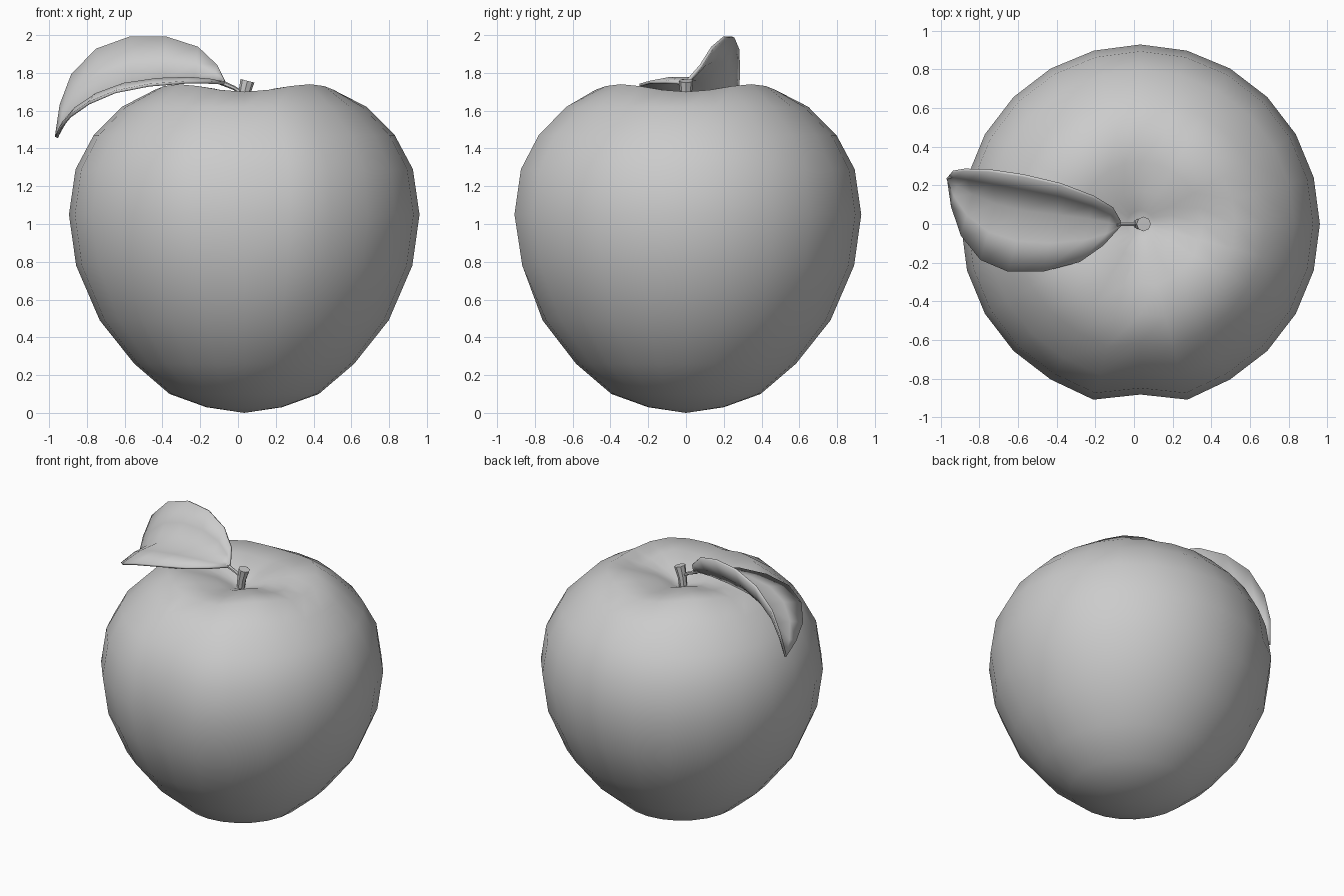
import bpy, bmesh
from math import sin, cos, radians, pi
from mathutils import Vector

if "Cube" in bpy.data.objects:
    bpy.data.objects.remove(bpy.data.objects["Cube"])

CX = 0.033  # apple axis


def finish(bm, name, angle=180):
    bmesh.ops.recalc_face_normals(bm, faces=bm.faces)
    me = bpy.data.meshes.new(name)
    bm.to_mesh(me)
    bm.free()
    ob = bpy.data.objects.new(name, me)
    bpy.context.collection.objects.link(ob)
    bpy.ops.object.select_all(action='DESELECT')
    ob.select_set(True)
    bpy.context.view_layer.objects.active = ob
    bpy.ops.object.shade_smooth_by_angle(angle=radians(angle))
    return ob


# Apple body: 24-sided lathe (radius, height, lobe drop along the axes)
profile = [(0.2, 0.03, 0), (0.395, 0.10, 0), (0.582, 0.26, 0), (0.765, 0.49, 0),
           (0.89, 0.78, 0), (0.928, 1.05, 0), (0.893, 1.29, 0), (0.797, 1.47, 0),
           (0.648, 1.62, 0), (0.49, 1.74, 0.04), (0.32, 1.727, 0.04),
           (0.17, 1.69, 0.02), (0.07, 1.64, 0)]
N = 24
bm = bmesh.new()
rings = []
for r, z, drop in profile:
    w = min(1, max(0, (z - 0.4) / 0.6))  # front crease fades out downwards
    ring = []
    for i in range(N):
        a = 2 * pi * i / N
        k = 1.0
        if i == 18:
            k -= 0.05 * w
        elif i in (17, 19):
            k += 0.013 * w
        x, y = r * k * cos(a), r * k * sin(a)
        ring.append(bm.verts.new((CX + x, y, z - drop * cos(2 * a) ** 2)))
    rings.append(ring)
for a, b in zip(rings, rings[1:]):
    for i in range(N):
        j = (i + 1) % N
        bm.faces.new((a[i], a[j], b[j], b[i]))
for ring, z in ((rings[0], 0.0), (rings[-1], 1.61)):
    c = bm.verts.new((CX, 0, z))
    for i in range(N):
        bm.faces.new((ring[i], ring[(i + 1) % N], c))
finish(bm, "apple_body")


def tube(name, points, radii, sides):
    bm = bmesh.new()
    pts = [Vector(p) for p in points]
    rings = []
    for i, p in enumerate(pts):
        d = (pts[min(i + 1, len(pts) - 1)] - pts[max(i - 1, 0)]).normalized()
        u = d.cross(Vector((0, 1, 0))).normalized()
        v = d.cross(u)
        rings.append([bm.verts.new(p + radii[i] * (u * cos(2 * pi * k / sides) + v * sin(2 * pi * k / sides)))
                      for k in range(sides)])
    for a, b in zip(rings, rings[1:]):
        for k in range(sides):
            bm.faces.new((a[k], a[(k + 1) % sides], b[(k + 1) % sides], b[k]))
    bm.faces.new(rings[0])
    bm.faces.new(rings[-1])
    return finish(bm, name, 40)


# Stem and leaf stalk
tube("stem", [(0.02, 0, 1.60), (0.03, 0, 1.68), (0.05, 0, 1.758)], [0.026, 0.03, 0.038], 8)
tube("leaf_stalk", [(0.035, 0, 1.685), (-0.02, 0, 1.72), (-0.09, 0, 1.75)], [0.01, 0.011, 0.014], 6)

# Leaf: raised back edge, midrib and low front edge, stations from base to tip
back = [(-.07, .01, 1.76), (-.11, .08, 1.84), (-.21, .14, 1.935), (-.38, .205, 1.99), (-.57, .25, 1.99),
        (-.75, .277, 1.925), (-.88, .28, 1.79), (-.94, .27, 1.63), (-.965, .24, 1.46)]
mid = [(-.07, 0, 1.745), (-.13, .01, 1.76), (-.23, .03, 1.77), (-.39, .05, 1.765), (-.56, .07, 1.745),
       (-.71, .105, 1.70), (-.83, .155, 1.63), (-.91, .20, 1.55), (-.963, .235, 1.46)]
front = [(-.07, -.01, 1.745), (-.16, -.11, 1.75), (-.28, -.195, 1.75), (-.47, -.245, 1.735), (-.65, -.245, 1.70),
         (-.79, -.185, 1.64), (-.89, -.06, 1.57), (-.94, .09, 1.51), (-.96, .23, 1.458)]
bm = bmesh.new()
rows = []
for b, m, f in zip(back, mid, front):
    b, m, f = Vector(b), Vector(m), Vector(f)
    width = (b - f).length
    row = [b, b.lerp(m, 0.5) + Vector((0, 0.04, -0.02)) * width, m,
           m.lerp(f, 0.5) + Vector((0, 0, 0.03)) * width, f]
    rows.append([bm.verts.new(p) for p in row])
for a, b in zip(rows, rows[1:]):
    for k in range(4):
        bm.faces.new((a[k], a[k + 1], b[k + 1], b[k]))
leaf = finish(bm, "leaf", 50)
sol = leaf.modifiers.new("thickness", 'SOLIDIFY')
sol.thickness = 0.015
sol.offset = 0
